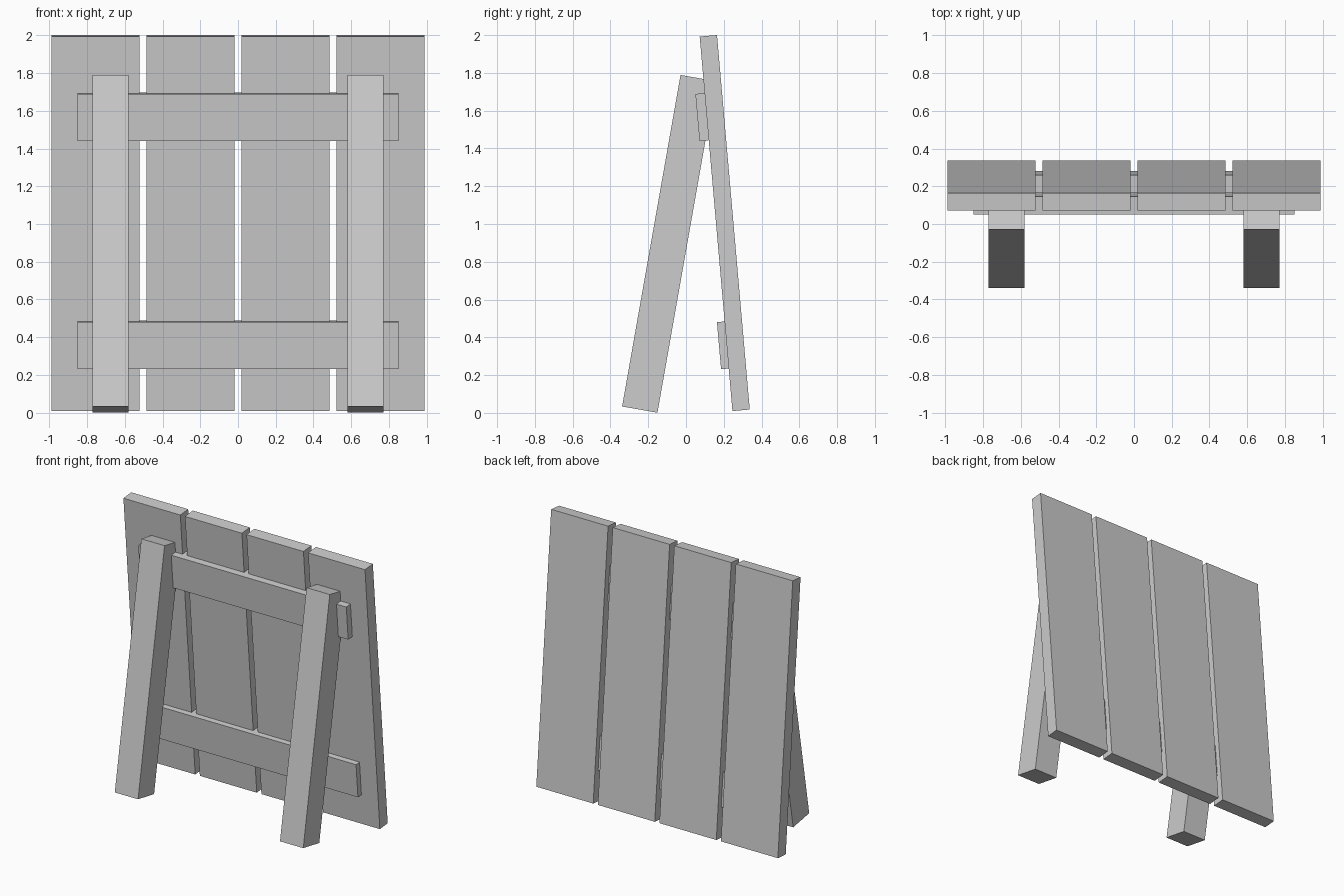
import bpy
from math import radians
from mathutils import Matrix

cube = bpy.data.objects.get("Cube")
if cube:
    bpy.data.objects.remove(cube, do_unlink=True)

# Single plain grey
GREY = (0.604, 0.604, 0.604, 1)
grey = bpy.data.materials.new("plain_grey")
grey.use_nodes = True
grey.diffuse_color = GREY
grey.node_tree.nodes["Principled BSDF"].inputs["Base Color"].default_value = GREY


def beam(name, size, centre, lean):
    """Flat-faced box of the given size, leaning about the x axis."""
    bpy.ops.mesh.primitive_cube_add(size=1, location=centre,
                                    rotation=(radians(lean), 0, 0))
    obj = bpy.context.object
    obj.name = name
    obj.data.transform(Matrix.Diagonal((*size, 1)))
    obj.data.materials.append(grey)
    return obj


PANEL_LEAN = 5
LEG_LEAN = -10

# Four upright boards of the leaning panel
for i in range(4):
    x = (i - 1.5) * 0.503
    beam(f"board_{i + 1}", (0.465, 0.092, 1.99), (x, 0.205, 1.005), PANEL_LEAN)

# Cross rails, partly sunk into the boards
for name, y, z in (("upper_rail", 0.108, 1.568), ("lower_rail", 0.222, 0.36)):
    beam(name, (1.70, 0.095, 0.25), (0, y, z), PANEL_LEAN)

# Two prop legs leaning against the panel
for side, sign in (("left", 1), ("right", -1)):
    beam(f"{side}_leg", (0.19, 0.19, 1.782), (sign * 0.675, -0.09, 0.895), LEG_LEAN)
